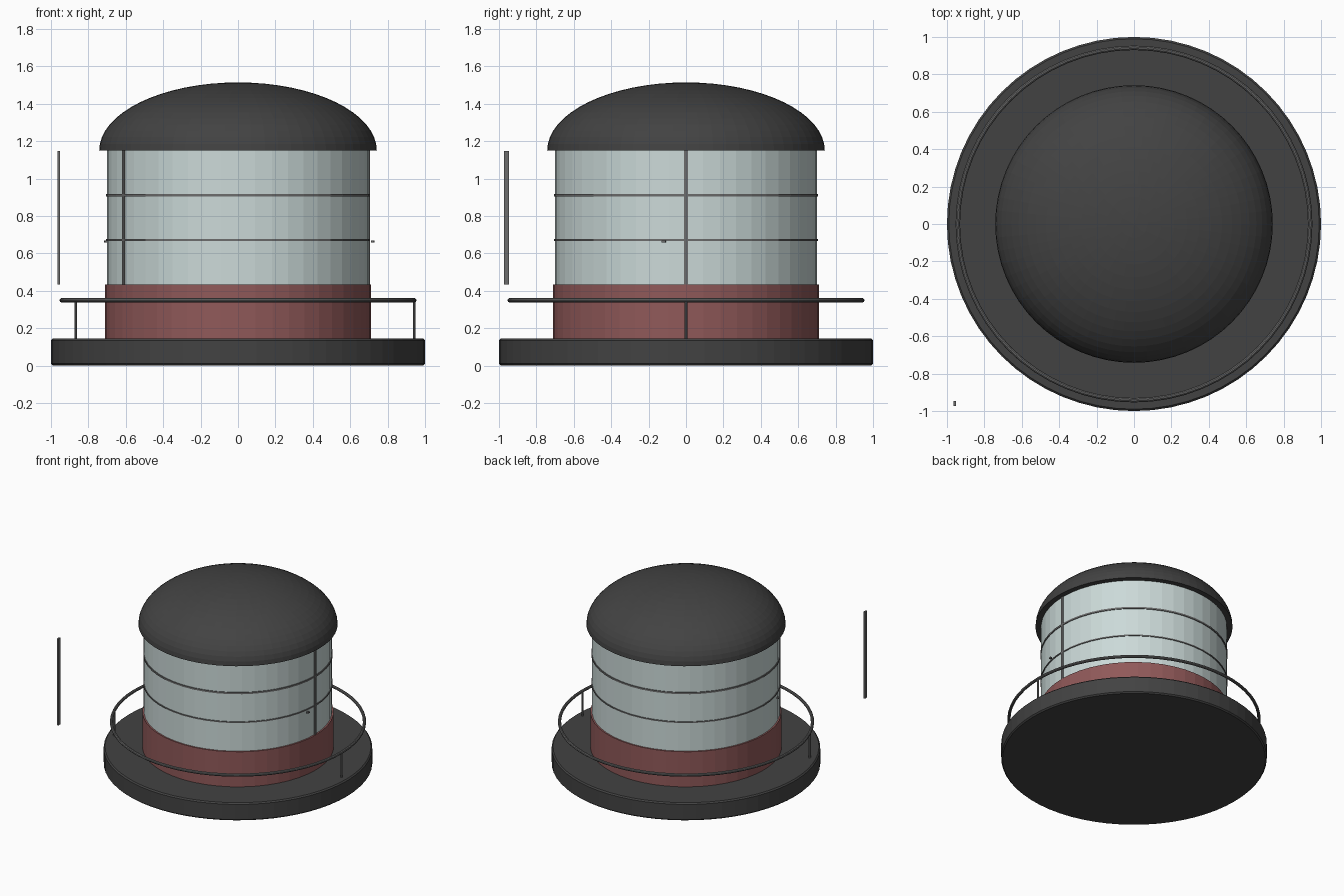
import bpy, math
from math import cos, sin, pi, radians

if "Cube" in bpy.data.objects:
    bpy.data.objects.remove(bpy.data.objects["Cube"])


def material(name, rgb):
    m = bpy.data.materials.new(name)
    m.diffuse_color = (*rgb, 1)
    m.use_nodes = True
    m.node_tree.nodes["Principled BSDF"].inputs["Base Color"].default_value = m.diffuse_color
    return m


DARK = material("dark_iron", (0.055, 0.055, 0.055))
METAL = material("grey_metal", (0.15, 0.15, 0.15))
GLASS = material("pale_glass", (0.60, 0.70, 0.69))
RED = material("dull_red", (0.28, 0.10, 0.10))


def lathe(name, profile, mat, segments=48, closed=False):
    """Revolve (radius, height) points about z; zero radius makes a pole."""
    verts, rings, faces = [], [], []
    for r, z in profile:
        n = segments if r > 0 else 1
        rings.append([len(verts) + i for i in range(n)])
        verts += [(r * cos(2 * pi * i / segments), r * sin(2 * pi * i / segments), z)
                  for i in range(n)]
    pairs = list(zip(rings, rings[1:]))
    if closed:
        pairs.append((rings[-1], rings[0]))
    for a, b in pairs:
        for i in range(segments):
            j = (i + 1) % segments
            quad = [a[i % len(a)], a[j % len(a)], b[j % len(b)], b[i % len(b)]]
            faces.append(list(dict.fromkeys(quad)))
    mesh = bpy.data.meshes.new(name)
    mesh.from_pydata(verts, [], faces)
    mesh.materials.append(mat)
    obj = bpy.data.objects.new(name, mesh)
    bpy.context.collection.objects.link(obj)
    return obj


def box(name, loc, size, mat, turn=0):
    bpy.ops.mesh.primitive_cube_add(size=1, location=loc, rotation=(0, 0, turn))
    obj = bpy.context.object
    obj.name = name
    obj.scale = size
    obj.data.materials.append(mat)
    return obj


def polar(r, degrees, z):
    return (r * cos(radians(degrees)), r * sin(radians(degrees)), z)


# Gallery floor with softened rims
lathe("gallery_floor", [(0, 0), (0.99, 0), (1, 0.01), (1, 0.135), (0.99, 0.145), (0, 0.145)],
      DARK, 64)

# Lower wall and glazed drum
lathe("lower_wall", [(0, 0.145), (0.712, 0.145), (0.712, 0.433), (0, 0.433)], RED)
lathe("glazing", [(0, 0.433), (0.70, 0.433), (0.70, 1.15), (0, 1.15)], GLASS)

# Elliptical dome roof with a flat underside
steps = 16
dome = [(0, 1.15)] + [(0.742 * cos(pi / 2 * i / steps), 1.15 + 0.364 * sin(pi / 2 * i / steps))
                      for i in range(steps)] + [(0, 1.514)]
lathe("dome_roof", dome, DARK, 64)

# Horizontal glazing bars
for z, half in ((0.91, 0.007), (0.671, 0.005)):
    lathe("glazing_ring", [(0.695, z - half), (0.706, z - half), (0.706, z + half),
                           (0.695, z + half)], METAL, closed=True)

# Upright glazing bars
for angle in (0, 209.5):
    box("glazing_upright", polar(0.70, angle, 0.791), (0.014, 0.02, 0.716), METAL, radians(angle))

# Separate upright bar standing away from the drum
box("loose_upright", (-0.958, -0.96, 0.79), (0.013, 0.026, 0.712), METAL)

# Small handles on the glazing, with stems reaching the glass
for angle in (-9.4, 194.5):
    box("handle", polar(0.73, angle, 0.664), (0.016, 0.02, 0.012), METAL, radians(angle))

# Round handrail
bpy.ops.mesh.primitive_torus_add(location=(0, 0, 0.349), major_radius=0.942, minor_radius=0.012,
                                 major_segments=64, minor_segments=10)
rail = bpy.context.object
rail.name = "handrail"
rail.data.materials.append(METAL)
bpy.ops.object.shade_smooth_by_angle()

# Handrail posts
for angle in (0, 203):
    bpy.ops.mesh.primitive_cylinder_add(vertices=10, radius=0.008, depth=0.206,
                                        location=polar(0.942, angle, 0.246))
    post = bpy.context.object
    post.name = "rail_post"
    post.data.materials.append(METAL)
    bpy.ops.object.shade_smooth_by_angle()
